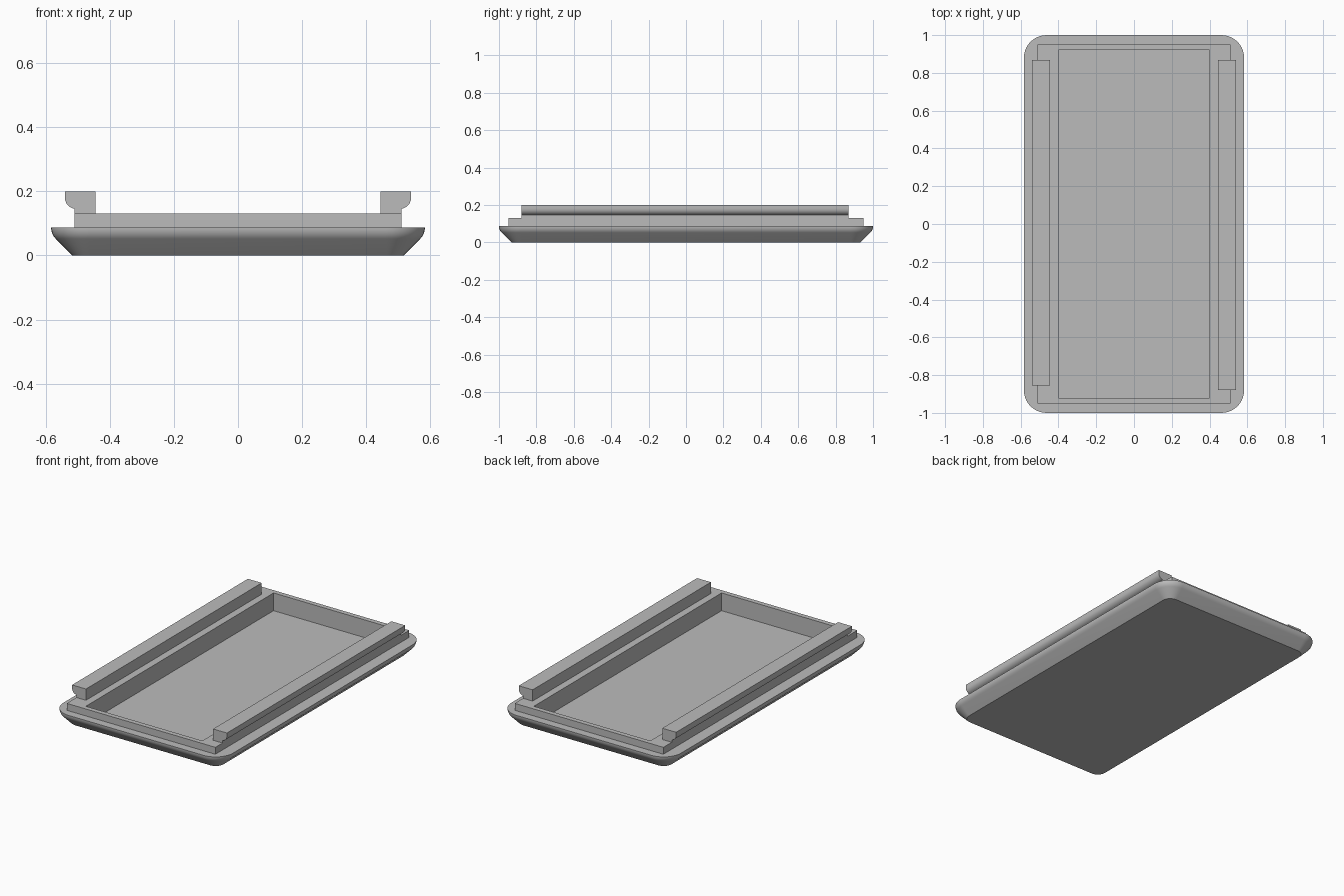
import bpy, bmesh
from math import sin, cos, pi, radians

cube = bpy.data.objects.get("Cube")
if cube:
    bpy.data.objects.remove(cube)

grey = bpy.data.materials.new("plain grey")
grey.use_nodes = True
colour = (0.5, 0.5, 0.5, 1)
grey.diffuse_color = colour
grey.node_tree.nodes["Principled BSDF"].inputs["Base Color"].default_value = colour

HALF_X, HALF_Y, CORNER = 0.583, 1.0, 0.12
LID_TOP, FRAME_TOP, FLOOR = 0.087, 0.13, 0.02
STEPS = 10


def rounded_rect(hx, hy, r, z):
    """Closed ring of points, counter-clockwise, with corner radius r."""
    ring = []
    for i, (sx, sy) in enumerate([(1, 1), (-1, 1), (-1, -1), (1, -1)]):
        for k in range(STEPS + 1):
            a = (i + k / STEPS) * pi / 2
            ring.append((sx * (hx - r) + r * cos(a), sy * (hy - r) + r * sin(a), z))
    return ring


def loft(name, rings, cap_start=True, cap_end=True):
    """Skin a series of equal-length rings into one object."""
    bm = bmesh.new()
    loops = [[bm.verts.new(p) for p in ring] for ring in rings]
    for a, b in zip(loops, loops[1:]):
        for i in range(len(a)):
            j = (i + 1) % len(a)
            bm.faces.new((a[i], a[j], b[j], b[i]))
    if cap_start:
        bm.faces.new(loops[0][::-1])
    if cap_end:
        bm.faces.new(loops[-1])
    bmesh.ops.remove_doubles(bm, verts=bm.verts, dist=1e-5)
    bmesh.ops.recalc_face_normals(bm, faces=bm.faces)
    mesh = bpy.data.meshes.new(name)
    bm.to_mesh(mesh)
    bm.free()
    mesh.materials.append(grey)
    obj = bpy.data.objects.new(name, mesh)
    bpy.context.collection.objects.link(obj)
    bpy.ops.object.select_all(action="DESELECT")
    obj.select_set(True)
    bpy.context.view_layer.objects.active = obj
    bpy.ops.object.shade_smooth_by_angle(angle=radians(30))
    return obj


# Lid: 45 degree bevelled underside, rounded rim, recessed top
RIM = 0.05
profile = []
for k in range(7):
    a = (1 - k / 6) * pi / 4
    profile.append((RIM * (1 - cos(a)), LID_TOP - RIM * sin(a)))
inset, height = profile[0]
profile.insert(0, (inset + height, 0))
rings = [rounded_rect(HALF_X - d, HALF_Y - d, CORNER - d, z) for d, z in profile]
rings += [rounded_rect(0.40, 0.92, 0, z) for z in (LID_TOP, FLOOR)]
loft("lid", rings)

# Raised square-cornered frame around the recess
loft("raised_frame",
     [rounded_rect(0.51, 0.95, 0, LID_TOP), rounded_rect(0.51, 0.95, 0, FRAME_TOP),
      rounded_rect(0.40, 0.92, 0, FRAME_TOP), rounded_rect(0.40, 0.92, 0, LID_TOP)],
     False, False)

# Snap rails with a rounded outward lip
section = [(0.445, FRAME_TOP), (0.51, FRAME_TOP), (0.51, 0.145)]
section += [(0.505 + 0.035 * sin(a), 0.18 - 0.035 * cos(a))
            for a in (radians(15 * k) for k in range(1, 7))]
section += [(0.54, 0.2), (0.445, 0.2)]
for name, side, front in (("left_rail", 1, -0.88), ("right_rail", -1, -0.855)):
    loft(name, [[(side * x, y, z) for x, z in section] for y in (front, 0.868)])
